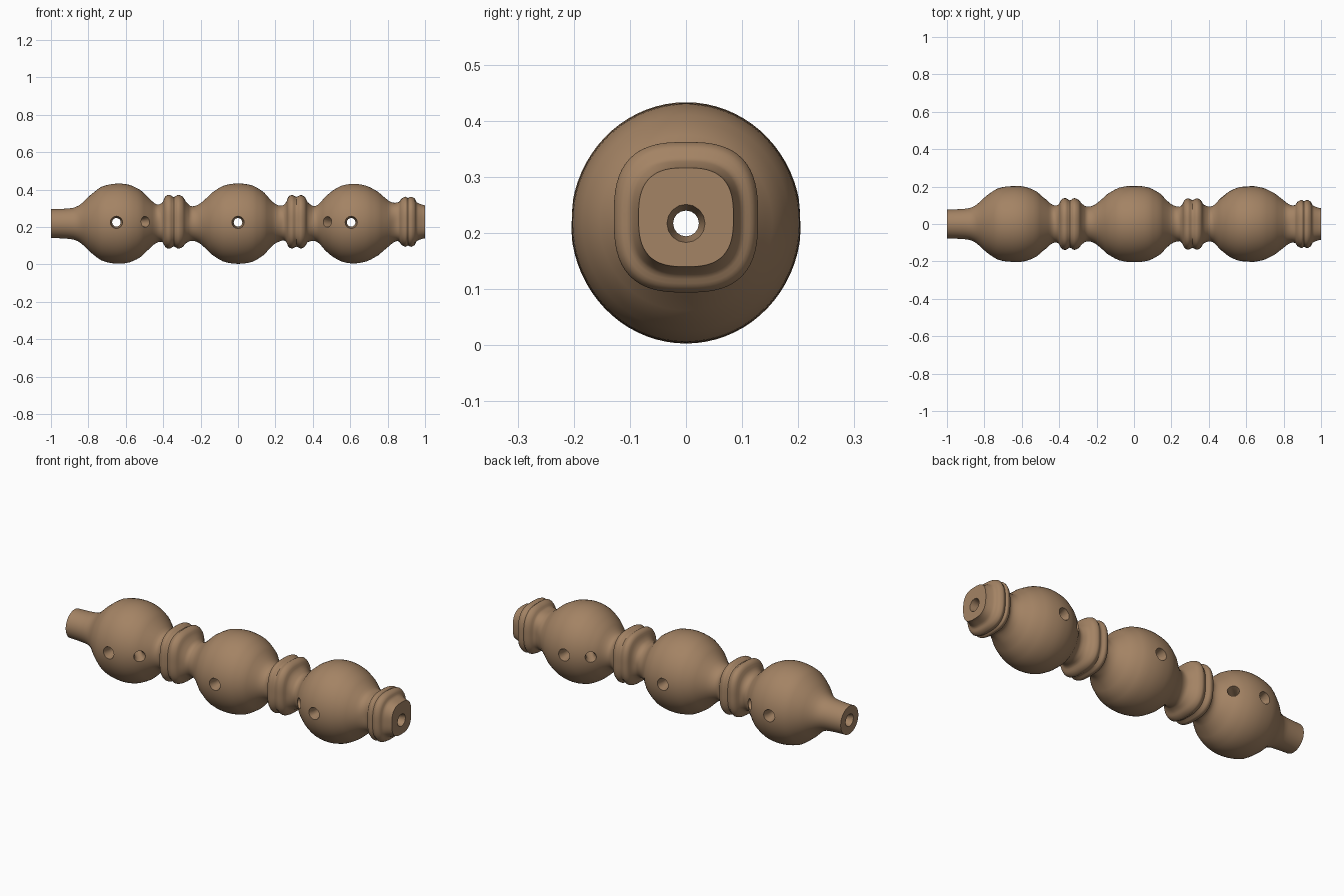
import bpy, bmesh, math
from mathutils import Vector

if "Cube" in bpy.data.objects:
    bpy.data.objects.remove(bpy.data.objects["Cube"])

wood = bpy.data.materials.new("warm tan wood")
wood.diffuse_color = (0.37, 0.228, 0.128, 1)
wood.use_nodes = True
wood.node_tree.nodes["Principled BSDF"].inputs["Base Color"].default_value = wood.diffuse_color

# Turned profile: (x, radius) along the x axis
profile = [
    (-1.0, .077), (-.94, .079), (-.88, .085), (-.84, .105), (-.79, .152), (-.73, .197),
    (-.65, .214), (-.58, .207), (-.52, .178), (-.47, .131), (-.435, .103), (-.405, .105),
    (-.388, .136), (-.365, .144), (-.343, .132), (-.32, .144), (-.295, .134),
    (-.28, .113), (-.255, .094), (-.222, .097), (-.185, .122), (-.14, .165), (-.08, .202),
    (0, .215), (.08, .203), (.14, .166), (.18, .122), (.21, .100), (.242, .094), (.258, .107),
    (.27, .134), (.29, .143), (.312, .133), (.335, .143), (.358, .132), (.372, .107),
    (.405, .093), (.432, .105), (.465, .142), (.505, .176), (.555, .203), (.62, .213),
    (.69, .201), (.75, .169), (.795, .131), (.83, .107), (.86, .105), (.875, .124),
    (.897, .134), (.908, .127), (.925, .134), (.945, .124), (.955, .104), (.98, .093), (1.0, .088)]
SUB, SIDES = 3, 72


def spline(points):
    """Catmull-Rom smoothing of the profile."""
    out = []
    for i in range(len(points) - 1):
        p0, p1 = Vector(points[max(i - 1, 0)]), Vector(points[i])
        p2, p3 = Vector(points[i + 1]), Vector(points[min(i + 2, len(points) - 1)])
        for k in range(SUB):
            t = k / SUB
            r = 0.5 * (2 * p1 + (p2 - p0) * t + (2 * p0 - 5 * p1 + 4 * p2 - p3) * t * t
                       + (3 * p1 - p0 - 3 * p2 + p3) * t ** 3)
            out.append((p1.x + (p2.x - p1.x) * t, r.y))
    out.append(points[-1])
    return out


def squareness(x):
    """Superellipse power: the collars and the right end are rounded squares."""
    best = 0
    for c, half in ((-.342, .06), (.313, .06), (.93, .09)):
        best = max(best, min(1, max(0, (half + .03 - abs(x - c)) / .04)))
    return best


def link(name, bm):
    bmesh.ops.recalc_face_normals(bm, faces=bm.faces)
    me = bpy.data.meshes.new(name)
    bm.to_mesh(me)
    bm.free()
    ob = bpy.data.objects.new(name, me)
    bpy.context.collection.objects.link(ob)
    me.materials.append(wood)
    return ob


def skin(name, rings):
    bm = bmesh.new()
    loops = [[bm.verts.new(p) for p in ring] for ring in rings]
    n = len(loops[0])
    for a, b in zip(loops, loops[1:]):
        for j in range(n):
            bm.faces.new((a[j], a[(j + 1) % n], b[(j + 1) % n], b[j]))
    bm.faces.new(loops[0])
    bm.faces.new(loops[-1])
    return link(name, bm)


# Body: three balls, collars and mouthpieces in one turned piece
rings = []
for x, r in spline(profile):
    s = squareness(x)
    power = 2 + 0.8 * s
    ball = min(1, max(0, (r - .13) / .08)) * (1 - s)
    ry = r * (1 - .045 * ball) * (1 - .04 * s)
    zc = .218 + .010 * s
    ring = []
    for j in range(SIDES):
        a = 2 * math.pi * j / SIDES
        c, d = math.cos(a), math.sin(a)
        k = (abs(c) ** power + abs(d) ** power) ** (-1 / power)
        ring.append((x, ry * k * c, zc + r * k * d))
    rings.append(ring)
body = skin("turned_body", rings)


# Drilled holes, widened where they meet the surface
def drill(name, start, end, r, mouth, both=True):
    start, end = Vector(start), Vector(end)
    axis = end - start
    length = axis.length
    q = axis.to_track_quat('Z', 'Y')
    cone = [(-.05, mouth), (0, mouth), (.035, r)]
    path = cone + ([(length - t, m) for t, m in reversed(cone)] if both else [(length, r)])
    cut = skin(name, [[start + q @ Vector((m * math.cos(2 * math.pi * j / 16),
                                           m * math.sin(2 * math.pi * j / 16), t))
                       for j in range(16)] for t, m in path])
    cut.hide_render = True
    mod = body.modifiers.new(name, 'BOOLEAN')
    mod.operation = 'DIFFERENCE'
    mod.solver = 'EXACT'
    mod.object = cut
    return cut


cutters = [drill("bore_cutter", (-1, 0, .217), (1, 0, .217), .023, .034)]
for i, x in enumerate((-.65, 0, .605)):
    cutters.append(drill(f"cross_hole_cutter_{i}", (x, -.20, .225), (x, .20, .225), .023, .033))
for i, (xo, xc) in enumerate(((-.495, -.63), (.475, .60))):
    for side in (-1, 1):
        cutters.append(drill(f"slant_hole_cutter_{i}_{side}", (xo, side * .153, .228),
                             (xc, side * .015, .222), .021, .030, False))

# Apply the cuts, then smooth the shading
bpy.context.view_layer.objects.active = body
body.select_set(True)
for mod in list(body.modifiers):
    bpy.ops.object.modifier_apply(modifier=mod.name)
for c in cutters:
    bpy.data.objects.remove(c)
bpy.ops.object.shade_smooth_by_angle(angle=math.radians(40))
